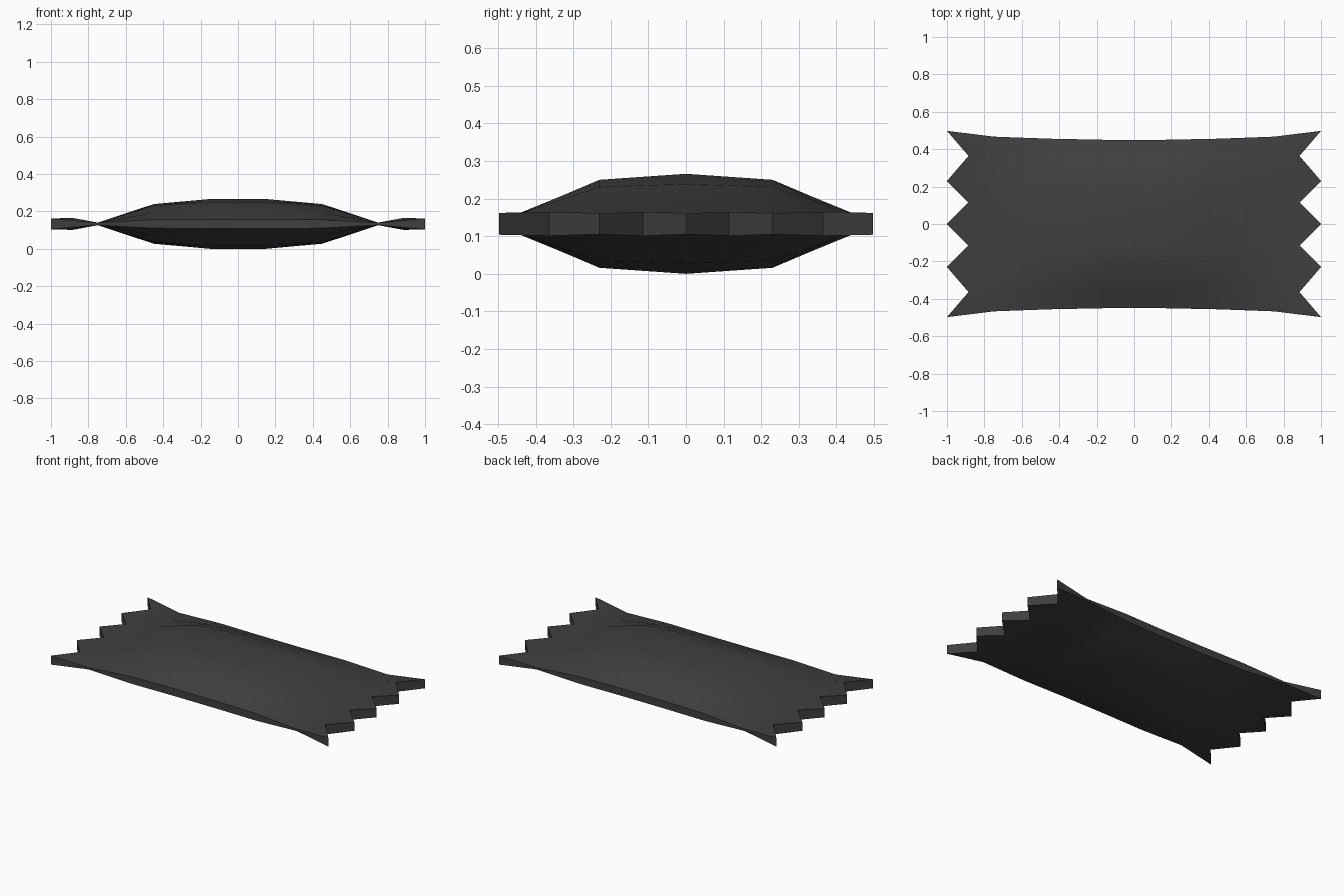
import bpy, bmesh, math

if "Cube" in bpy.data.objects:
    bpy.data.objects.remove(bpy.data.objects["Cube"])

MID = 0.133  # height of the seam plane

# Half-length stations: x, half width, half thickness at centre, quarter and side edge
stations = [
    (0.15, 0.450, 0.133, 0.117, 0.024),
    (0.45, 0.456, 0.106, 0.098, 0.023),
    (0.75, 0.467, 0.007, 0.007, 0.006),
    (1.00, 0.498, 0.028, 0.028, 0.029),
]
rows = range(-4, 5)
columns = [(-1, s) for s in reversed(stations)] + [(1, s) for s in stations]


def point(side, station, row, face):
    """Wrapper surface point; face is +1 for the top and -1 for the bottom."""
    x, width, centre, quarter, edge = station
    r = abs(row)
    if r <= 2:
        y = 0.23 * r / 2
        h = centre + (quarter - centre) * r / 2
    else:
        t = (r - 2) / 2
        y = 0.23 + (width - 0.23) * t
        h = quarter + (edge - quarter) * t
    if x == 1.0 and r % 2:      # notches of the zigzag cut
        x, h = 0.885, 0.032
    return (side * x, math.copysign(y, row), MID + face * h)


bm = bmesh.new()
top = [[bm.verts.new(point(s, st, r, 1)) for r in rows] for s, st in columns]
bot = [[bm.verts.new(point(s, st, r, -1)) for r in rows] for s, st in columns]

# Top and bottom sheets
for g in (top, bot):
    for i in range(len(columns) - 1):
        for j in range(8):
            bm.faces.new((g[i][j], g[i + 1][j], g[i + 1][j + 1], g[i][j + 1]))

# Side strips and zigzag end strips
for j in (0, 8):
    for i in range(len(columns) - 1):
        bm.faces.new((top[i][j], top[i + 1][j], bot[i + 1][j], bot[i][j]))
for i in (0, len(columns) - 1):
    for j in range(8):
        bm.faces.new((top[i][j], top[i][j + 1], bot[i][j + 1], bot[i][j]))

bmesh.ops.recalc_face_normals(bm, faces=bm.faces)
mesh = bpy.data.meshes.new("snack_wrapper")
bm.to_mesh(mesh)
bm.free()
wrapper = bpy.data.objects.new("snack_wrapper", mesh)
bpy.context.collection.objects.link(wrapper)

# Dark wrapper colour
mat = bpy.data.materials.new("dark_wrapper")
mat.diffuse_color = (0.05, 0.05, 0.05, 1)
mat.use_nodes = True
mat.node_tree.nodes["Principled BSDF"].inputs["Base Color"].default_value = mat.diffuse_color
mesh.materials.append(mat)

# Smooth sheets with crisp side edges
bpy.context.view_layer.objects.active = wrapper
wrapper.select_set(True)
bpy.ops.object.shade_smooth_by_angle(angle=math.radians(40))
